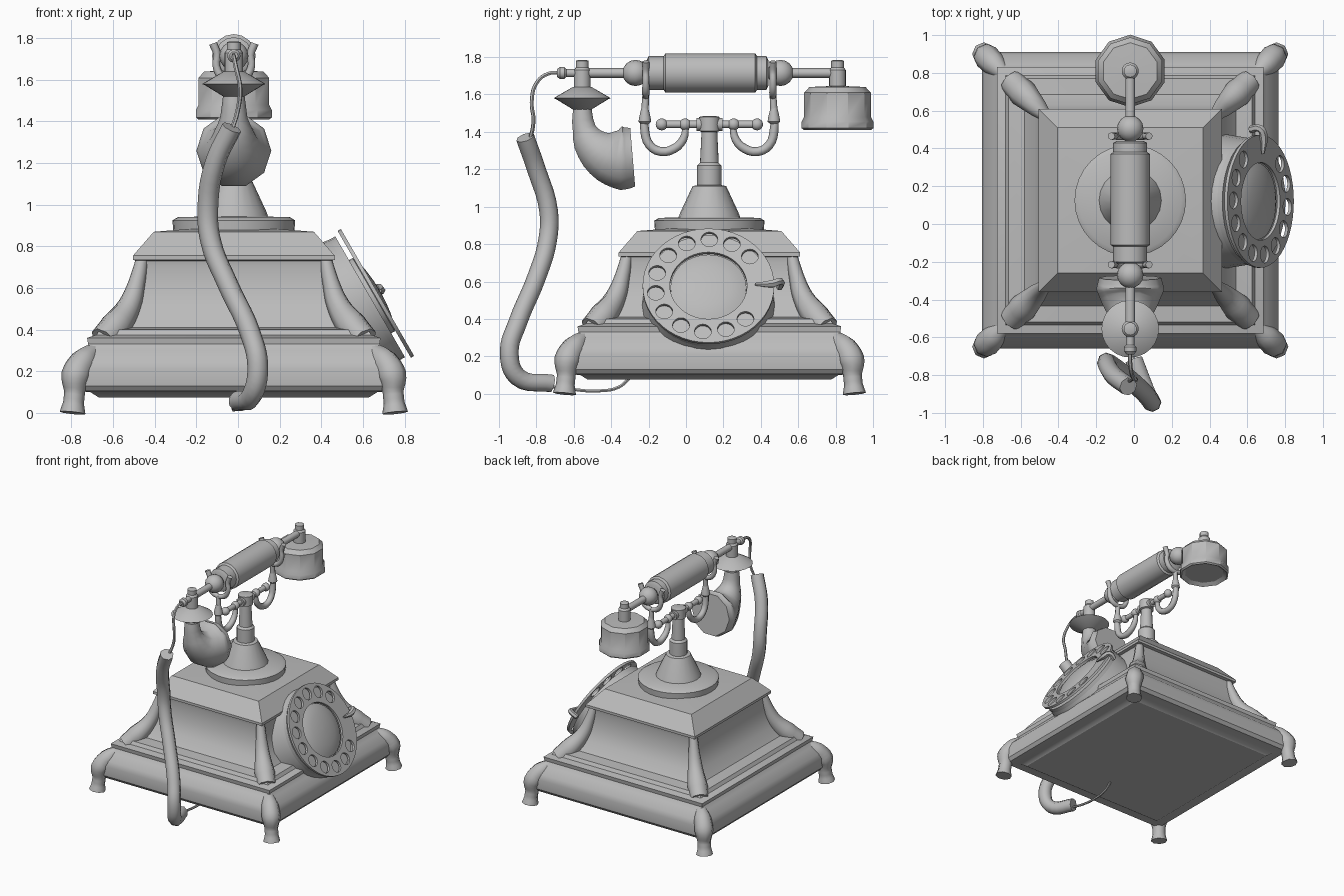
import bpy, bmesh
from math import sin, cos, pi, radians, sqrt
from mathutils import Matrix, Vector

if "Cube" in bpy.data.objects:
    bpy.data.objects.remove(bpy.data.objects["Cube"], do_unlink=True)

grey = bpy.data.materials.new("plain grey")
grey.use_nodes = True
GREY = (0.5, 0.5, 0.5, 1)
grey.diffuse_color = GREY
grey.node_tree.nodes["Principled BSDF"].inputs["Base Color"].default_value = GREY

CX, CY = -0.02, 0.125          # centre of the telephone body
Z_AXIS = Matrix()
Y_AXIS = Matrix.Rotation(-pi / 2, 4, 'X')      # local z becomes +y


def finish(name, mesh, angle=35):
    ob = bpy.data.objects.new(name, mesh)
    bpy.context.collection.objects.link(ob)
    mesh.materials.clear()
    mesh.materials.append(grey)
    bpy.ops.object.select_all(action='DESELECT')
    ob.select_set(True)
    bpy.context.view_layer.objects.active = ob
    bpy.ops.object.shade_smooth_by_angle(angle=radians(angle))
    return ob


def lathe(name, profile, loc, sides=24, rot=Z_AXIS, angle=35, phase=0):
    """Turn (radius, height) pairs about the local z axis."""
    bm = bmesh.new()
    rings = []
    for r, h in profile:
        rings.append([bm.verts.new((r * cos(phase + 2 * pi * i / sides),
                                    r * sin(phase + 2 * pi * i / sides), h))
                      for i in range(sides)])
    for a, b in zip(rings, rings[1:]):
        for i in range(sides):
            j = (i + 1) % sides
            bm.faces.new((a[i], a[j], b[j], b[i]))
    bm.faces.new(rings[0][::-1])
    bm.faces.new(rings[-1])
    bm.transform(Matrix.Translation(loc) @ rot)
    bmesh.ops.recalc_face_normals(bm, faces=bm.faces)
    mesh = bpy.data.meshes.new(name)
    bm.to_mesh(mesh)
    bm.free()
    return finish(name, mesh, angle)


def curve_to_mesh(name, cu, angle, matrix=None):
    tmp = bpy.data.objects.new(name, cu)
    bpy.context.collection.objects.link(tmp)
    dg = bpy.context.evaluated_depsgraph_get()
    mesh = bpy.data.meshes.new_from_object(tmp.evaluated_get(dg))
    bpy.data.objects.remove(tmp)
    bpy.data.curves.remove(cu)
    mesh.name = name
    if matrix:
        mesh.transform(matrix)
    return finish(name, mesh, angle)


def tube(name, points, radii, smooth=4, round_res=2, angle=50):
    """Sweep a round section of varying radius through the points."""
    cu = bpy.data.curves.new(name, 'CURVE')
    cu.dimensions = '3D'
    cu.bevel_depth, cu.bevel_resolution = 1, round_res
    cu.use_fill_caps = True
    cu.resolution_u = smooth
    sp = cu.splines.new('BEZIER')
    sp.bezier_points.add(len(points) - 1)
    if not isinstance(radii, (list, tuple)):
        radii = [radii] * len(points)
    for bp, p, r in zip(sp.bezier_points, points, radii):
        bp.co, bp.radius = p, r
        bp.handle_left_type = bp.handle_right_type = 'AUTO'
    return curve_to_mesh(name, cu, angle)


def ball(name, loc, r):
    prof = [(r * sin(pi * i / 8) + 1e-4, -r * cos(pi * i / 8)) for i in range(9)]
    return lathe(name, prof, loc, 16, Y_AXIS, 60)


# Square stepped body: half width and height
body = [(.65, .075), (.69, .10), (.76, .105), (.78, .13), (.785, .21), (.77, .25),
        (.72, .30), (.70, .33), (.705, .36), (.66, .375), (.645, .40), (.56, .41),
        (.505, .48), (.47, .58), (.455, .70), (.46, .73), (.485, .735), (.485, .755),
        (.385, .87), (.2, .885)]
lathe("body", [(w * sqrt(2), h) for w, h in body], (CX, CY, 0), 4, phase=pi / 4, angle=30)

# Corner posts and feet, one pair per corner
POST = [(.44, .74, .03), (.465, .63, .04), (.50, .52, .055), (.565, .42, .075), (.625, .35, .07)]
FOOT = [(.67, .30, .04), (.72, .25, .065), (.76, .18, .07), (.765, .10, .05),
        (.77, .05, .05), (.775, .0, .062)]
for sx, side in ((-1, "right"), (1, "left")):
    for sy, end in ((-1, "front"), (1, "back")):
        for part, path in (("post", POST), ("foot", FOOT)):
            tube(f"{end}_{side}_{part}", [(CX + sx * d, CY + sy * d, z) for d, z, r in path],
                 [r for d, z, r in path])

# Cradle stand
lathe("plinth", [(.29, .86), (.295, .925), (.27, .94), (.1, .945)], (CX, CY, 0), 32)
lathe("stand", [(.17, .93), (.155, .97), (.09, 1.11), (.065, 1.115), (.065, 1.22), (.05, 1.235),
                (.042, 1.40), (.055, 1.405), (.055, 1.48), (.03, 1.485)], (CX, CY, 0), 20)
lathe("cross_bar", [(.02, -.25), (.02, .25)], (CX, CY, 1.44), 12, Y_AXIS)
lathe("cross_bar_hub", [(.035, -.07), (.035, .07)], (CX, CY, 1.44), 12, Y_AXIS)

# Cradle arms: hook, upright and two horns at each end
for s, end in ((-1, "front"), (1, "back")):
    def at(x, d, z):
        return (CX + x, CY + s * d, z)
    ball(f"{end}_bar_knob", at(0, .255, 1.44), .032)
    ball(f"{end}_bar_bead", at(0, .13, 1.44), .032)
    tube(f"{end}_hook", [at(0, d, z) for d, z in
         ((.125, 1.43), (.14, 1.36), (.19, 1.31), (.26, 1.295), (.32, 1.33), (.345, 1.40),
          (.345, 1.50), (.34, 1.60))],
         [.016, .022, .024, .024, .024, .024, .02, .018], 3)
    lathe(f"{end}_hook_collar", [(.018, 1.44), (.034, 1.455), (.03, 1.48), (.018, 1.53)],
          at(0, .345, 0), 12)
    for sx, side in ((-1, "right"), (1, "left")):
        tube(f"{end}_{side}_horn", [at(sx * x, .34, z) for x, z in
             ((0, 1.59), (.055, 1.61), (.085, 1.67), (.08, 1.72), (.1, 1.775))],
             [.018, .02, .018, .018, .02], 3)

# Handset
HZ = 1.715
lathe("handle", [(.07, -.325), (.09, -.315), (.09, -.235), (.105, -.225), (.105, .255),
                 (.09, .265), (.09, .315), (.07, .325)], (CX, .115, HZ), 16, Y_AXIS)
lathe("handset_rod", [(.026, -.56), (.026, .82)], (CX, 0, HZ), 12, Y_AXIS)
for y, end in ((-.27, "front"), (.505, "back")):
    ball(f"{end}_handle_ball", (CX, y, HZ), .07)
STEM = [(.045, 1.58), (.045, 1.73), (.034, 1.745), (.034, 1.78), (.02, 1.785)]
lathe("mouthpiece_stem", STEM, (CX, -.555, 0), 16)
lathe("earpiece_stem", STEM, (CX, .81, 0), 16)
lathe("earpiece", [(.15, 1.43), (.18, 1.41), (.192, 1.42), (.192, 1.455), (.178, 1.48),
                   (.178, 1.61), (.15, 1.64), (.04, 1.645)], (CX, .81, 0), 10, phase=pi / 10)
lathe("mouthpiece_disc", [(.05, 1.52), (.14, 1.575), (.152, 1.58), (.14, 1.588), (.05, 1.64)],
      (CX, -.555, 0), 24)
tube("mouthpiece_horn", [(CX, y, z) for y, z in ((-.555, 1.54), (-.545, 1.42), (-.50, 1.33),
     (-.42, 1.275), (-.345, 1.26), (-.285, 1.265))], [.05, .065, .105, .15, .18, .165], 3, 3)

# Cord: thick sleeve with a thin wire at each end
tube("cord_sleeve", [(-.03, -.86, 1.37), (-.11, -.80, 1.2), (-.145, -.735, .98), (-.13, -.74, .82),
                     (-.05, -.80, .62), (.06, -.90, .38), (.095, -.945, .22), (.07, -.90, .09),
                     (.0, -.72, .055)], .05, 5)
lathe("wire_plug", [(.02, -.69), (.032, -.675), (.032, -.65), (.022, -.64), (.022, -.58)],
      (CX, 0, HZ), 12, Y_AXIS)
tube("upper_wire", [(CX, -.66, HZ), (CX, -.74, 1.71), (-.01, -.80, 1.66), (.01, -.825, 1.56),
                    (.0, -.815, 1.46), (-.04, -.84, 1.33)], .011, 5, 1)
tube("lower_wire", [(0, -.74, .04), (-.02, -.62, .025), (-.02, -.48, .015), (-.02, -.36, .035),
                    (-.02, -.30, .085)], .009, 5, 1)

# Tilted dial on the left side
TILT = Matrix.Rotation(radians(60), 4, 'Y')
DIAL = Vector((.652, .12, .568))
lathe("dial_mount", [(.37, -.30), (.335, -.05), (.32, -.045)], DIAL, 32, TILT)
lathe("dial_back_plate", [(.335, -.06), (.335, -.02), (.2, -.02)], DIAL, 32, TILT)
lathe("dial_hub", [(.203, -.03), (.203, .0), (.17, .014), (.12, .026), (.06, .033), (.01, .035)],
      DIAL, 32, TILT)
ring = bpy.data.curves.new("dial_ring", 'CURVE')
ring.dimensions, ring.fill_mode, ring.extrude = '2D', 'BOTH', .009
holes = [(-.285 * sin(a), .285 * cos(a), .045) for a in
         (radians(39 + 25 * i) for i in range(12))]
for x, y, r in [(0, 0, .352), (0, 0, .206)] + holes:
    n = 20 if r < .1 else 48
    sp = ring.splines.new('POLY')
    sp.points.add(n - 1)
    sp.use_cyclic_u = True
    for i, p in enumerate(sp.points):
        p.co = (x + r * cos(2 * pi * i / n), y + r * sin(2 * pi * i / n), 0, 1)
curve_to_mesh("dial_ring", ring, 35, Matrix.Translation(DIAL) @ TILT @ Matrix.Translation((0, 0, .012)))


# Finger stop
tube("finger_stop", [DIAL + TILT @ Vector(p) for p in
     ((-.02, .38, -.03), (-.02, .385, .03), (0, .34, .04), (0, .25, .035))],
     [.02, .02, .022, .008], 3, 1)
